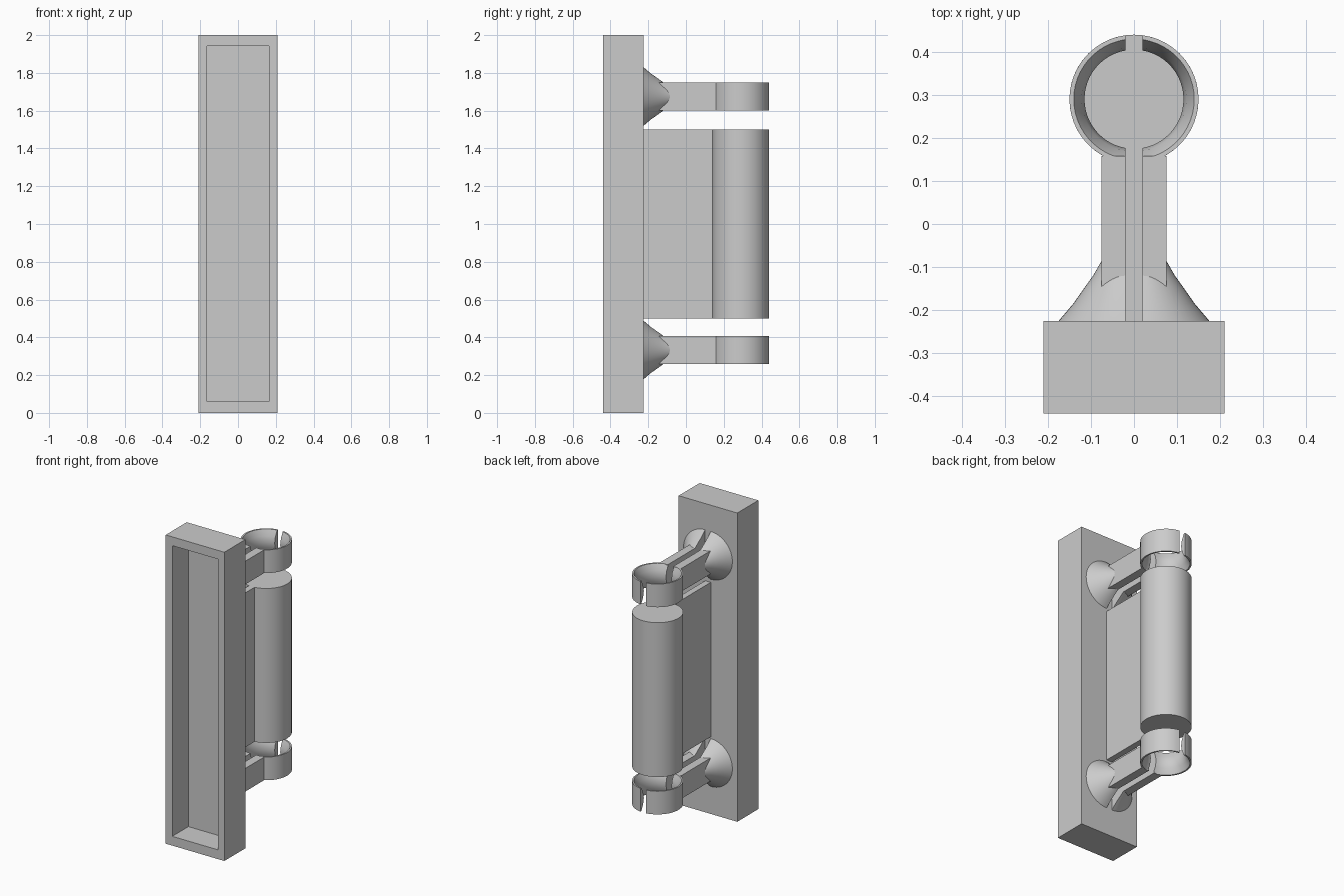
import bpy, bmesh
from math import sin, cos, asin, pi, sqrt, radians

if "Cube" in bpy.data.objects:
    bpy.data.objects.remove(bpy.data.objects["Cube"])

CY, R, GAP, WALL = 0.29, 0.15, 0.02, -0.225


def finish(name, bm, smooth=False, mirror=False):
    bmesh.ops.recalc_face_normals(bm, faces=bm.faces)
    me = bpy.data.meshes.new(name)
    bm.to_mesh(me)
    bm.free()
    ob = bpy.data.objects.new(name, me)
    bpy.context.collection.objects.link(ob)
    if smooth:
        bpy.ops.object.select_all(action='DESELECT')
        ob.select_set(True)
        bpy.context.view_layer.objects.active = ob
        bpy.ops.object.shade_smooth_by_angle(angle=radians(25))
    if mirror:
        ob.modifiers.new("Mirror", 'MIRROR').use_axis[0] = True
    return ob


def box(name, lo, hi, mirror=False):
    bm = bmesh.new()
    for v in bmesh.ops.create_cube(bm, size=1)["verts"]:
        v.co = [(a + b) / 2 + c * (b - a) for a, b, c in zip(lo, hi, v.co)]
    return finish(name, bm, mirror=mirror)


def sweep(name, rows):
    """Closed-profile solid: rows are successive loops of points."""
    bm = bmesh.new()
    loops = [[bm.verts.new(p) for p in row] for row in rows]
    n = len(loops[0])
    for a, b in zip(loops, loops[1:]):
        for i in range(n):
            j = (i + 1) % n
            bm.faces.new((a[i], a[j], b[j], b[i]))
    bm.faces.new(loops[0])
    bm.faces.new(loops[-1])
    return finish(name, bm, smooth=True, mirror=True)


# Mounting block with a recess in its front
bm = bmesh.new()
frames = []
for x0, x1, y, z0, z1 in [(-.21, .21, WALL, 0, 2), (-.21, .21, -.44, 0, 2),
                          (-.163, .163, -.44, .06, 1.943),
                          (-.163, .163, -.275, .06, 1.943)]:
    frames.append([bm.verts.new((x, y, z)) for x, z in
                   ((x0, z0), (x1, z0), (x1, z1), (x0, z1))])
for a, b in zip(frames, frames[1:]):
    for i in range(4):
        j = (i + 1) % 4
        bm.faces.new((a[i], a[j], b[j], b[i]))
bm.faces.new(frames[0])
bm.faces.new(frames[-1])
finish("mounting_block", bm)

# Central barrel and the thin web that carries it
bm = bmesh.new()
bmesh.ops.create_cone(bm, cap_ends=True, segments=48, radius1=R, radius2=R, depth=1)
bmesh.ops.translate(bm, verts=bm.verts, vec=(0, CY, 1))
finish("barrel", bm, smooth=True)
box("barrel_web", (-GAP, WALL, .5), (GAP, CY - .14, 1.5))

# Split clips above and below the barrel: ring, arms, flared foot
H = 0.075
ring = [(.14, -H), (R, -H), (R, H), (.14, H), (.122, H / 2), (.115, 0), (.122, -H / 2)]
foot = [(WALL, .155), (-.185, .121), (-.145, .093), (-.12, .075), (-.085, .055), (-.075, .05)]
N = 24
for tag, zc in (("lower", .333), ("upper", 1.675)):
    rows = []
    for k in range(N + 1):
        row = []
        for r, z in ring:
            a0 = asin(GAP / r)
            a = a0 + (pi - 2 * a0) * k / N
            row.append((r * sin(a), CY + r * cos(a), zc + z))
        rows.append(row)
    sweep(tag + "_clip_ring", rows)
    box(tag + "_clip_arm", (GAP, WALL, zc - H), (.075, CY - .132, zc + H), mirror=True)
    sweep(tag + "_clip_foot",
          [[(GAP + r * sin(pi * k / N), y, zc + r * cos(pi * k / N)) for k in range(N + 1)]
           for y, r in foot])
